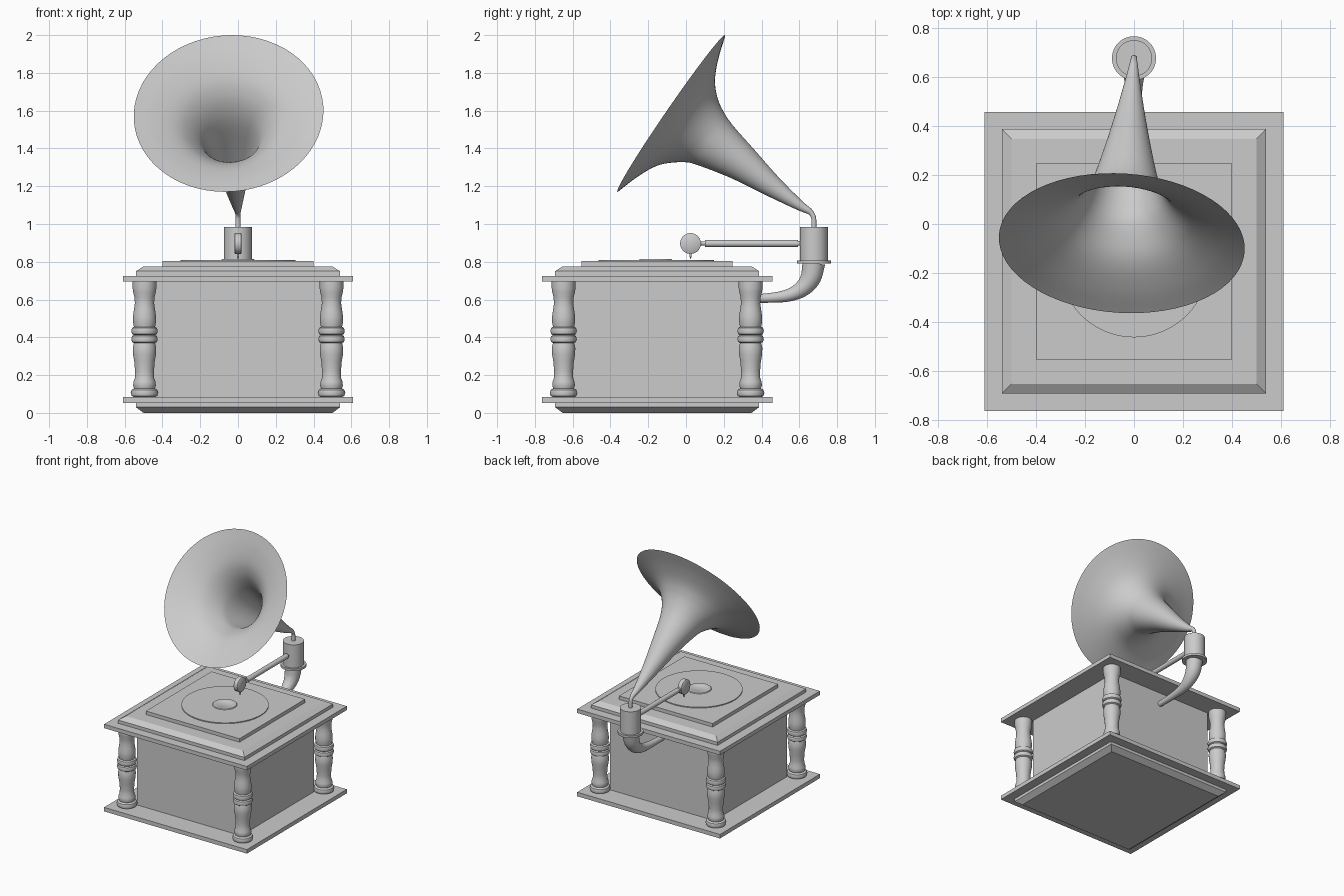
import bpy, bmesh, math
from mathutils import Vector, Matrix

if "Cube" in bpy.data.objects:
    bpy.data.objects.remove(bpy.data.objects["Cube"])

CY = -0.153  # y centre of the cabinet


def finish(name, bm, smooth=None):
    bmesh.ops.recalc_face_normals(bm, faces=bm.faces)
    me = bpy.data.meshes.new(name)
    bm.to_mesh(me)
    bm.free()
    ob = bpy.data.objects.new(name, me)
    bpy.context.collection.objects.link(ob)
    if smooth:
        bpy.ops.object.select_all(action='DESELECT')
        ob.select_set(True)
        bpy.context.view_layer.objects.active = ob
        bpy.ops.object.shade_smooth_by_angle(angle=math.radians(smooth))
    return ob


def block(name, layers):
    """Stacked square sections (half width, z)."""
    bm = bmesh.new()
    rings = [[bm.verts.new((sx * h, CY + sy * h, z))
              for sx, sy in ((-1, -1), (1, -1), (1, 1), (-1, 1))] for h, z in layers]
    for a, b in zip(rings, rings[1:]):
        for i in range(4):
            j = (i + 1) % 4
            bm.faces.new((a[i], a[j], b[j], b[i]))
    bm.faces.new(rings[0])
    bm.faces.new(rings[-1])
    return finish(name, bm)


def spline(pts, n=6):
    """Catmull-Rom interpolation through the points."""
    p = [Vector(q) for q in pts]
    p = [2 * p[0] - p[1]] + p + [2 * p[-1] - p[-2]]
    out = []
    for a, b, c, d in zip(p, p[1:], p[2:], p[3:]):
        for k in range(n):
            t = k / n
            out.append(0.5 * (2 * b + (c - a) * t + (2 * a - 5 * b + 4 * c - d) * t * t
                              + (3 * b - a - 3 * c + d) * t ** 3))
    return out + [p[-2]]


def sweep(name, pts, seg=32, axis=None, caps=(True, True), at=(0, 0, 0), smooth=40):
    """Round sections (y, z, radius) along a path in the yz plane."""
    bm = bmesh.new()
    rings = []
    for i, (y, z, r) in enumerate(pts):
        a, b = pts[max(i - 1, 0)], pts[min(i + 1, len(pts) - 1)]
        t = Vector(axis) if axis else Vector((0, b[0] - a[0], b[1] - a[1])).normalized()
        n = Vector((0, -t.z, t.y))
        rings.append([bm.verts.new(Vector((0, y, z)) + r * (
            math.cos(w) * Vector((1, 0, 0)) + math.sin(w) * n))
            for w in (2 * math.pi * k / seg for k in range(seg))])
    for a, b in zip(rings, rings[1:]):
        for i in range(seg):
            j = (i + 1) % seg
            bm.faces.new((a[i], a[j], b[j], b[i]))
    if caps[0]:
        bm.faces.new(rings[0])
    if caps[1]:
        bm.faces.new(rings[-1])
    ob = finish(name, bm, smooth)
    ob.location = at
    return ob


def lathe(name, profile, at, seg=48):
    """Vertical turned part from (radius, z)."""
    return sweep(name, [(0, z, r) for r, z in profile], seg, (0, 0, 1), at=at)


# Cabinet
block("base_foot", [(0.50, 0), (0.54, 0.03), (0.54, 0.052)])
block("base_plate", [(0.61, 0.052), (0.61, 0.083)])
block("cabinet_body", [(0.445, 0.083), (0.445, 0.695)])
block("top_plate", [(0.61, 0.695), (0.61, 0.725)])
block("top_moulding", [(0.54, 0.725), (0.54, 0.75), (0.50, 0.776)])
block("turntable_board", [(0.40, 0.776), (0.40, 0.803)])

# Turned corner columns
column = [(0.055, 0.083), (0.068, 0.09), (0.073, 0.106), (0.068, 0.122), (0.055, 0.13),
          (0.06, 0.145), (0.058, 0.165), (0.051, 0.185), (0.05, 0.22), (0.054, 0.27),
          (0.061, 0.31), (0.062, 0.345), (0.056, 0.37), (0.066, 0.376), (0.07, 0.391),
          (0.066, 0.406), (0.057, 0.412), (0.066, 0.418), (0.07, 0.434), (0.066, 0.45),
          (0.056, 0.456), (0.061, 0.48), (0.061, 0.51), (0.056, 0.545), (0.051, 0.58),
          (0.053, 0.61), (0.06, 0.64), (0.063, 0.66), (0.063, 0.695)]
for sx, side in ((-1, "left"), (1, "right")):
    for sy, end in ((-1, "front"), (1, "back")):
        lathe(f"{end}_{side}_column", column, (sx * 0.495, CY + sy * 0.495, 0), 32)

# Record with raised centre ring
lathe("record", [(0.305, 0.803), (0.305, 0.81)], (0, CY - 0.005, 0), 64)
lathe("record_label", [(0.087, 0.81), (0.083, 0.815), (0.056, 0.815), (0.05, 0.811)],
      (0, CY - 0.008, 0))

# Canister, flange and tapered elbow behind the cabinet
lathe("canister", [(0.074, 0.80), (0.074, 0.985)], (0, 0.677, 0))
lathe("canister_flange", [(0.09, 0.79), (0.09, 0.807)], (0, 0.677, 0))
sweep("elbow_pipe", spline([(0.677, 0.795, 0.06), (0.66, 0.715, 0.054), (0.615, 0.658, 0.044),
                            (0.54, 0.622, 0.033), (0.43, 0.608, 0.025), (0.28, 0.604, 0.02)]))

# Tone arm, sound head and needle
sweep("tone_arm", [(0.03, 0.897, 0.01), (0.10, 0.897, 0.01), (0.10, 0.897, 0.019),
                   (0.593, 0.897, 0.019), (0.593, 0.897, 0.012), (0.62, 0.897, 0.012)],
      24, (0, 1, 0))
head = lathe("sound_head", [(0.05, -0.019), (0.055, -0.015), (0.055, 0.015), (0.05, 0.019)],
             (0, 0.024, 0.897))
head.rotation_euler.y = math.pi / 2
lathe("needle", [(0.001, 0.815), (0.006, 0.83), (0.006, 0.85)], (0, 0.024, 0), 12)

# Flared horn: (distance from rim, sideways drift, radius), then the gooseneck
flare = [(0, 0, 0.503), (0.035, 0, 0.394), (0.08, 0, 0.294), (0.132, 0, 0.228),
         (0.207, 0, 0.172), (0.29, -0.002, 0.139), (0.45, -0.004, 0.1),
         (0.65, -0.014, 0.06), (0.83, -0.016, 0.028), (0.89, -0.012, 0.018)]
path = [(-0.08 + 0.825 * t + 0.566 * d, 1.585 - 0.566 * t + 0.825 * d, r) for t, d, r in flare]
path += [(0.665, 1.055, 0.014), (0.676, 1.03, 0.013), (0.677, 0.975, 0.013)]
horn = sweep("horn", [(y - 0.677, z, r) for y, z, r in spline(path)], 64,
             caps=(False, True), at=(0, 0.677, 0), smooth=60)
horn.rotation_euler.z = -0.066  # horn turned slightly to one side
